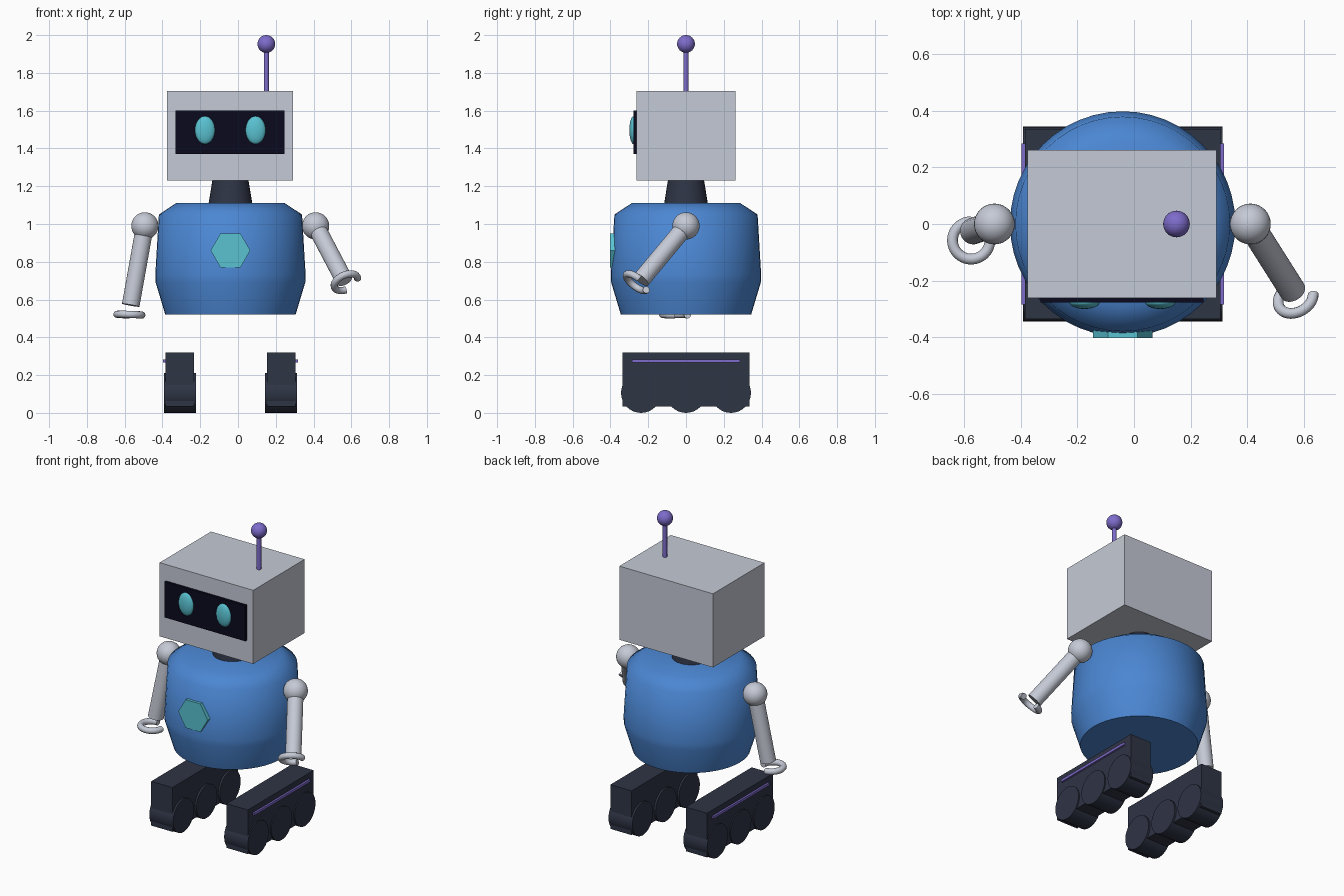
import bpy
import bmesh
from math import cos, sin, pi, radians
from mathutils import Vector, Matrix

if "Cube" in bpy.data.objects:
    bpy.data.objects.remove(bpy.data.objects["Cube"], do_unlink=True)


def material(name, rgb):
    m = bpy.data.materials.new(name)
    m.use_nodes = True
    m.diffuse_color = (*rgb, 1)
    m.node_tree.nodes["Principled BSDF"].inputs["Base Color"].default_value = (*rgb, 1)
    return m


SHELL = material("pale_grey", (0.56, 0.59, 0.67))
BLUE = material("body_blue", (0.07, 0.24, 0.65))
DARK = material("dark_slate", (0.028, 0.035, 0.06))
SCREEN = material("screen_black", (0.003, 0.003, 0.013))
CYAN = material("glow_cyan", (0.1, 0.54, 0.64))
PURPLE = material("accent_purple", (0.21, 0.15, 0.6))

MID = -0.04  # centre line of the body


def finish(name, bm, mat, smooth=None):
    bmesh.ops.recalc_face_normals(bm, faces=bm.faces)
    mesh = bpy.data.meshes.new(name)
    bm.to_mesh(mesh)
    bm.free()
    mesh.materials.append(mat)
    obj = bpy.data.objects.new(name, mesh)
    bpy.context.collection.objects.link(obj)
    if smooth:
        bpy.ops.object.select_all(action='DESELECT')
        obj.select_set(True)
        bpy.context.view_layer.objects.active = obj
        bpy.ops.object.shade_smooth_by_angle(angle=radians(smooth))
    return obj


def box(name, lo, hi, mat):
    lo, hi = Vector(lo), Vector(hi)
    bm = bmesh.new()
    bmesh.ops.create_cube(bm, size=1, matrix=Matrix.Translation((lo + hi) / 2)
                          @ Matrix.Diagonal((*(hi - lo), 1)))
    return finish(name, bm, mat)


def ball(name, centre, radii, mat):
    bm = bmesh.new()
    bmesh.ops.create_uvsphere(bm, u_segments=32, v_segments=16, radius=1,
                              matrix=Matrix.Translation(centre) @ Matrix.Diagonal((*radii, 1)))
    return finish(name, bm, mat, 180)


def rod(name, a, b, r1, r2, mat, sides=32, spin=0, smooth=40):
    a, b = Vector(a), Vector(b)
    turn = (b - a).to_track_quat('Z', 'Y').to_matrix().to_4x4()
    bm = bmesh.new()
    bmesh.ops.create_cone(bm, cap_ends=True, segments=sides, radius1=r1, radius2=r2,
                          depth=(b - a).length, matrix=Matrix.Translation((a + b) / 2)
                          @ turn @ Matrix.Rotation(spin, 4, 'Z'))
    return finish(name, bm, mat, smooth)


def lathe(name, profile, x, mat, sides=48):
    bm = bmesh.new()
    rings = [[bm.verts.new((x + r * cos(2 * pi * i / sides), r * sin(2 * pi * i / sides), z))
              for i in range(sides)] for r, z in profile]
    for low, high in zip(rings, rings[1:]):
        for i in range(sides):
            j = (i + 1) % sides
            bm.faces.new((low[i], low[j], high[j], high[i]))
    bm.faces.new(rings[0])
    bm.faces.new(rings[-1])
    return finish(name, bm, mat, 60)


def claw(name, centre, normal, mat, major=0.066, minor=0.019, steps=28, around=12):
    """Open three-quarter ring lying across the given normal."""
    n = Vector(normal).normalized()
    u = Vector((1, 0, 0))
    u = (u - n * u.dot(n)).normalized()
    v = n.cross(u)
    bm = bmesh.new()
    rings = []
    for i in range(steps + 1):
        t = pi / 2 + 1.5 * pi * i / steps
        out = u * cos(t) + v * sin(t)
        rings.append([bm.verts.new(Vector(centre) + out * (major + minor * cos(2 * pi * k / around))
                                   + n * minor * sin(2 * pi * k / around)) for k in range(around)])
    for a, b in zip(rings, rings[1:]):
        for k in range(around):
            m = (k + 1) % around
            bm.faces.new((a[k], a[m], b[m], b[k]))
    bm.faces.new(rings[0])
    bm.faces.new(rings[-1])
    return finish(name, bm, mat, 50)


# Body and neck
lathe("body", [(0.345, 0.52), (0.396, 0.69), (0.398, 0.73), (0.379, 1.05), (0.288, 1.11)], MID, BLUE)
rod("neck", (MID, 0, 1.1), (MID, 0, 1.235), 0.117, 0.095, DARK)
rod("chest_badge", (MID, -0.36, 0.86), (MID, -0.402, 0.86), 0.105, 0.105, CYAN,
    sides=6, spin=pi / 2, smooth=None)

# Head with screen and eyes
box("head", (-0.376, -0.262, 1.23), (0.292, 0.262, 1.705), SHELL)
box("face_screen", (-0.33, -0.278, 1.37), (0.246, -0.25, 1.6), SCREEN)
for side, x in (("right", -0.175), ("left", 0.093)):
    ball(side + "_eye", (x, -0.277, 1.497), (0.053, 0.023, 0.074), CYAN)

# Antenna
rod("antenna_stem", (0.15, 0, 1.7), (0.15, 0, 1.93), 0.0135, 0.0135, PURPLE, sides=16)
ball("antenna_ball", (0.15, 0, 1.953), (0.047,) * 3, PURPLE)

# Arms: shoulder, wrist, claw centre, claw normal
arms = {
    "right": ((-0.493, 0, 0.99), (-0.568, -0.025, 0.57), (-0.575, -0.058, 0.52), (0.03, 0.02, 1)),
    "left": ((0.411, 0, 0.99), (0.561, -0.237, 0.705), (0.571, -0.262, 0.692), (-0.35, 0.58, 0.74)),
}
for side, (shoulder, wrist, hand, normal) in arms.items():
    ball(side + "_shoulder", shoulder, (0.072,) * 3, SHELL)
    rod(side + "_arm", shoulder, wrist, 0.047, 0.047, SHELL)
    claw(side + "_claw", hand, normal, SHELL)

# Tracked feet, mirrored about the body centre line
for side, s in (("right", -1), ("left", 1)):
    def span(a, b):
        return sorted((MID + s * a, MID + s * b))
    x0, x1 = span(0.194, 0.345)
    box(side + "_track", (x0, -0.335, 0.035), (x1, 0.335, 0.32), DARK)
    x0, x1 = span(0.34, 0.357)
    box(side + "_track_stripe", (x0, -0.285, 0.267), (x1, 0.285, 0.283), PURPLE)
    x0, x1 = span(0.182, 0.352)
    for place, y in (("front", -0.238), ("middle", 0), ("rear", 0.238)):
        rod(f"{side}_{place}_wheel", (x0, y, 0.106), (x1, y, 0.106), 0.106, 0.106, DARK)
